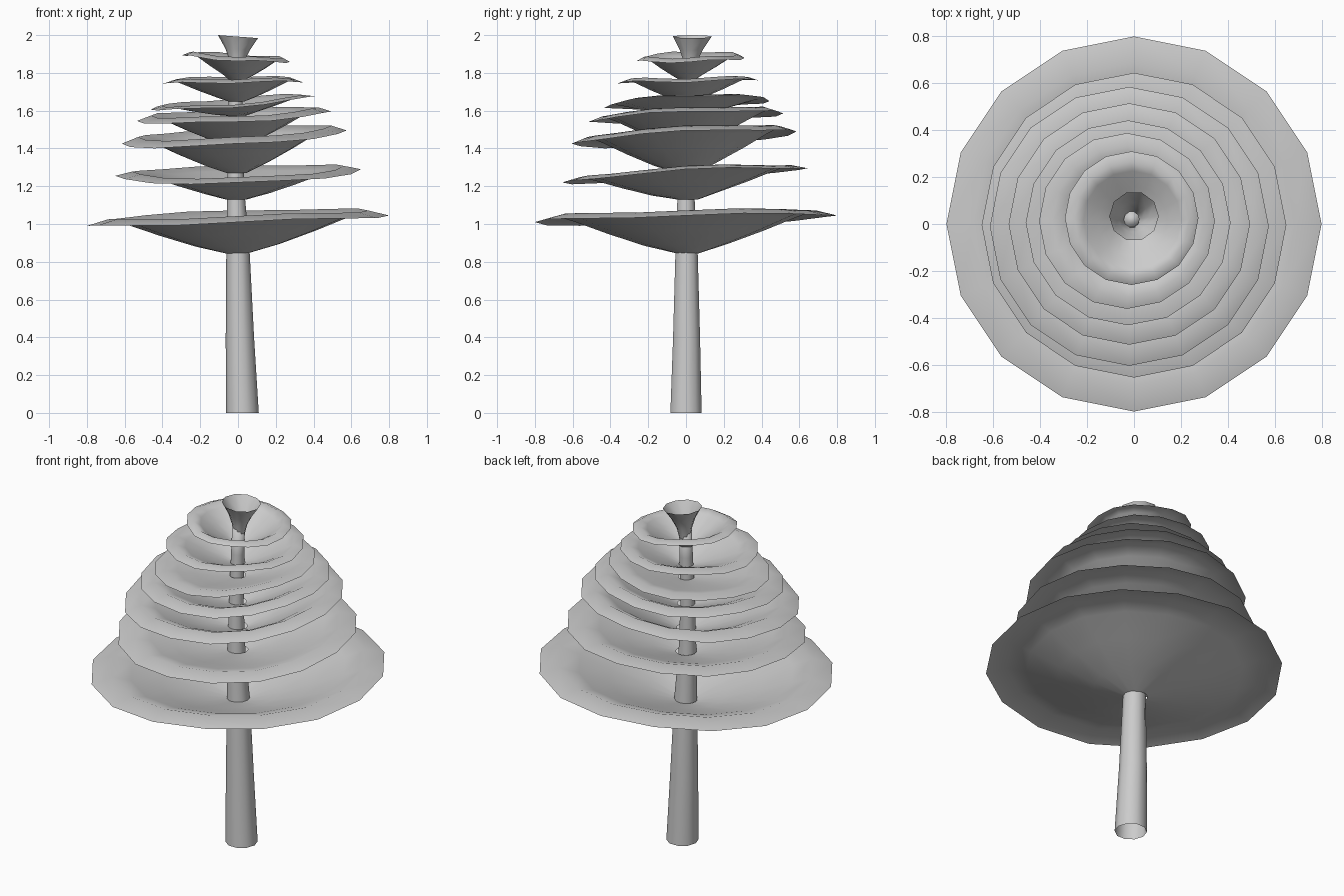
import bpy
from math import sin, cos, pi

if "Cube" in bpy.data.objects:
    bpy.data.objects.remove(bpy.data.objects["Cube"])


def lofted(name, rings, cap=False):
    """Skin a list of rings (lists of points); optionally close the last one."""
    n = len(rings[0])
    verts = [p for ring in rings for p in ring]
    faces = [(k * n + i, k * n + (i + 1) % n, (k + 1) * n + (i + 1) % n, (k + 1) * n + i)
             for k in range(len(rings) - 1) for i in range(n)]
    if cap:
        last = (len(rings) - 1) * n
        faces.append(tuple(range(last, last + n)))
    mesh = bpy.data.meshes.new(name)
    mesh.from_pydata(verts, [], faces)
    mesh.polygons.foreach_set("use_smooth", [True] * len(faces))
    mesh.update()
    obj = bpy.data.objects.new(name, mesh)
    bpy.context.collection.objects.link(obj)
    return obj


def circle(cx, cy, r, z, n, tilt=0.0):
    return [(cx + r * cos(2 * pi * i / n), cy + r * sin(2 * pi * i / n),
             z - tilt * cos(2 * pi * i / n)) for i in range(n)]


# Trunk: slightly leaning taper, open at the foot
trunk = [(0.023, 0.0, 0.087, 0.0), (0.01, 0.003, 0.075, 0.4), (0.0, 0.003, 0.062, 0.845),
         (-0.01, 0.0, 0.048, 1.13), (-0.015, 0.005, 0.04, 1.4),
         (-0.012, 0.015, 0.036, 1.7), (-0.01, 0.02, 0.034, 1.86)]
lofted("trunk", [circle(x, y, r, z, 10) for x, y, r, z in trunk], cap=True)

# Foliage tiers: base z, centre x, centre y, radius, rim z at +x, +y, -x, -y
tiers = [
    (0.845, 0.0, 0.0, 0.80, 1.045, 1.045, 0.99, 1.01),
    (1.13, 0.0, -0.005, 0.65, 1.285, 1.29, 1.25, 1.215),
    (1.27, -0.02, -0.01, 0.595, 1.49, 1.485, 1.42, 1.42),
    (1.415, -0.02, 0.0, 0.515, 1.595, 1.585, 1.545, 1.54),
    (1.572, -0.025, 0.005, 0.437, 1.68, 1.655, 1.61, 1.62),
    (1.648, -0.03, 0.013, 0.375, 1.755, 1.765, 1.745, 1.75),
    (1.76, -0.01, 0.025, 0.285, 1.86, 1.88, 1.895, 1.865),
]
# Dish profile: fraction of radius, fraction of rise to the rim
profile = [(0.28, 0.25), (0.52, 0.62), (0.73, 0.98), (0.86, 1.17), (1.0, 1.0)]
SIDES = 16
for k, (base, cx, cy, R, px, py, nx, ny) in enumerate(tiers):
    mean = (px + py + nx + ny) / 4
    twist = (px + nx - py - ny) / 4
    rings = [circle(-0.008, 0.008, 0.06 - 0.004 * k, base, SIDES)]
    for f, rise in profile:
        ring = []
        for i in range(SIDES):
            a = 2 * pi * i / SIDES
            rim = (mean + (px - nx) / 2 * cos(a) + (py - ny) / 2 * sin(a)
                   + twist * cos(2 * a) + 0.006 * sin(4 * a + k))
            level = base + (mean - base) * rise + (rim - mean) * f
            ring.append((cx * f + R * f * cos(a), cy * f + R * f * sin(a), level))
        rings.append(ring)
    lofted(f"foliage_tier_{k + 1}", rings)

# Open tuft at the crown
tuft = [(-0.008, 0.022, 0.03, 1.81, 0), (-0.006, 0.024, 0.042, 1.87, 0.002),
        (-0.002, 0.028, 0.065, 1.925, 0.004), (0.0, 0.033, 0.106, 1.992, 0.008)]
lofted("crown_tuft", [circle(x, y, r, z, 10, t) for x, y, r, z, t in tuft])
